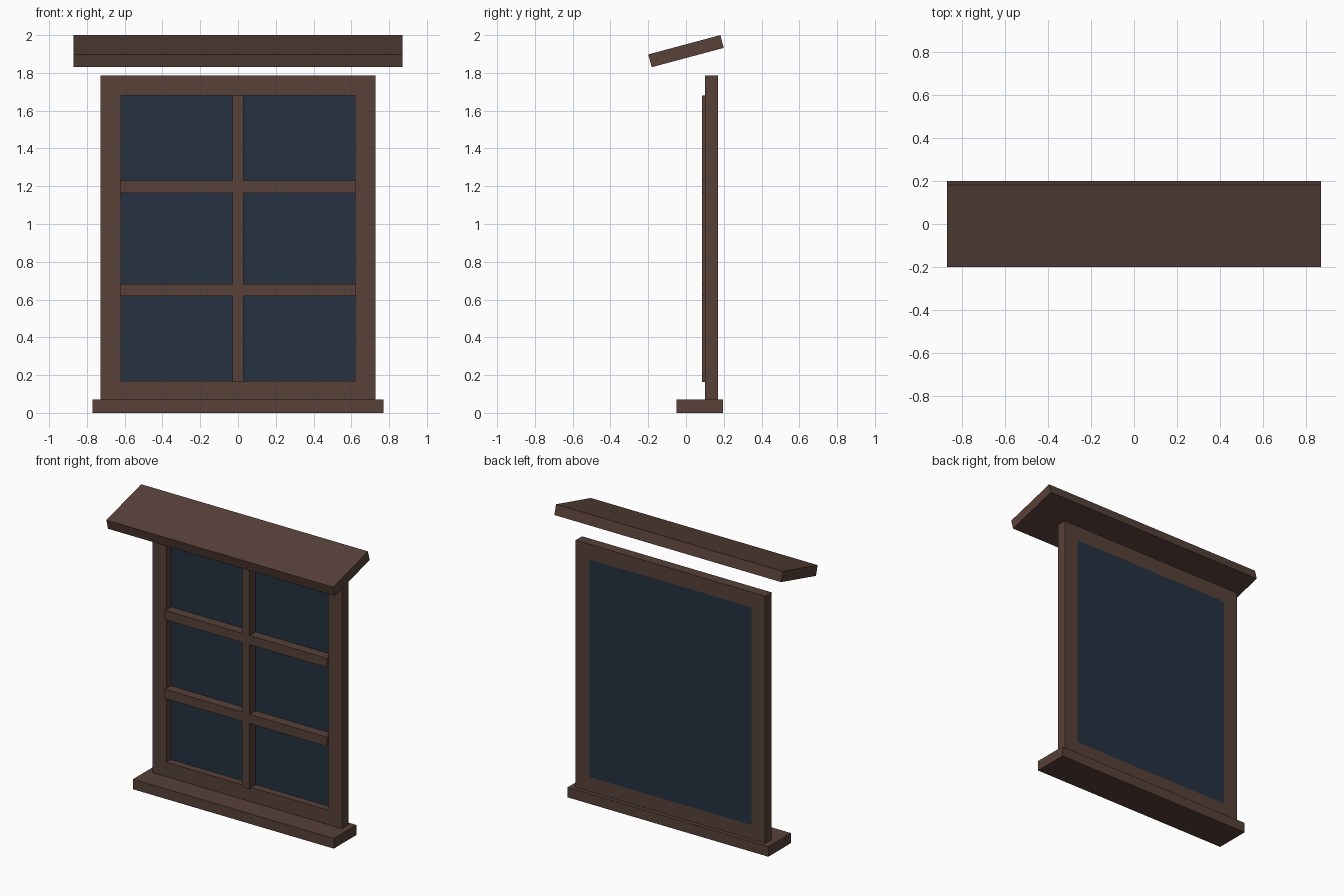
import bpy
from math import radians

cube = bpy.data.objects.get("Cube")
if cube:
    bpy.data.objects.remove(cube, do_unlink=True)


def make_material(name, color):
    mat = bpy.data.materials.new(name)
    mat.use_nodes = True
    mat.diffuse_color = color
    mat.node_tree.nodes["Principled BSDF"].inputs["Base Color"].default_value = color
    return mat


wood = make_material("dark brown wood", (0.095, 0.052, 0.040, 1))
glass = make_material("dark blue glass", (0.018, 0.032, 0.053, 1))


def box(name, x, y, z, mat):
    """Box spanning the given (low, high) ranges."""
    spans = (x, y, z)
    bpy.ops.mesh.primitive_cube_add(size=1, location=[(a + b) / 2 for a, b in spans])
    ob = bpy.context.object
    ob.name = name
    ob.scale = [b - a for a, b in spans]
    bpy.ops.object.transform_apply(location=False, rotation=False, scale=True)
    ob.data.materials.append(mat)
    return ob


# Main dimensions
outer, inner = 0.727, 0.62
sill_top, opening_low, opening_high, frame_top = 0.07, 0.17, 1.68, 1.785
front, back = 0.10, 0.17
bar_depth = (0.085, 0.15)

# Sill
box("sill", (-0.77, 0.77), (-0.05, 0.197), (0, sill_top), wood)

# Surrounding frame, cut by the glazed opening
frame = box("window_frame", (-outer, outer), (front, back), (sill_top, frame_top), wood)
cutter = box("opening_cutter", (-inner, inner), (0, 0.3), (opening_low, opening_high), wood)
cut = frame.modifiers.new("opening", 'BOOLEAN')
cut.operation = 'DIFFERENCE'
cut.solver = 'EXACT'
cut.object = cutter
bpy.context.view_layer.objects.active = frame
bpy.ops.object.modifier_apply(modifier=cut.name)
bpy.data.objects.remove(cutter, do_unlink=True)

# Glass, flush with the back of the frame
box("glass_pane", (-inner, inner), (0.15, back), (opening_low, opening_high), glass)

# Glazing bars
box("upright_bar", (-0.03, 0.03), bar_depth, (0.163, opening_high), wood)
for name, height in (("lower_crossbar", 0.65), ("upper_crossbar", 1.197)):
    box(name, (-0.624, 0.624), bar_depth, (height - 0.032, height + 0.032), wood)

# Sloping canopy board
canopy = box("canopy", (-0.87, 0.87), (-0.1975, 0.1975), (1.88, 1.95), wood)
canopy.rotation_euler.x = radians(15)
